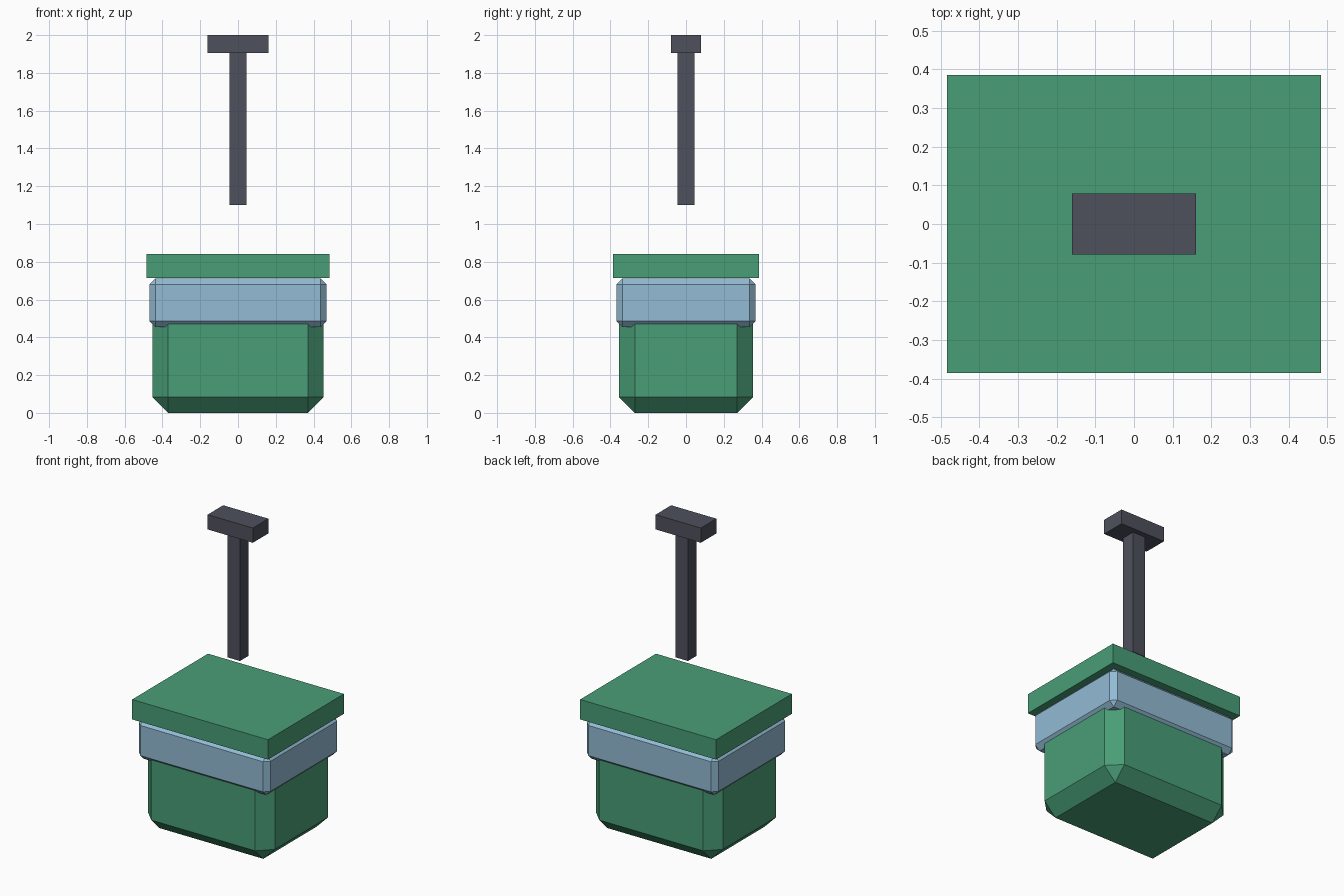
import bpy, bmesh

if "Cube" in bpy.data.objects:
    bpy.data.objects.remove(bpy.data.objects["Cube"])


def material(name, rgb):
    m = bpy.data.materials.new(name)
    m.diffuse_color = (*rgb, 1)
    m.use_nodes = True
    m.node_tree.nodes["Principled BSDF"].inputs["Base Color"].default_value = m.diffuse_color
    return m


green = material("green", (0.066, 0.342, 0.184))
blue = material("pale blue", (0.29, 0.50, 0.66))
dark = material("dark grey", (0.076, 0.082, 0.108))


def box(name, hx, hy, z0, z1, mat, chamfer=0):
    """Box centred on the z axis, with optional flat chamfered edges."""
    bm = bmesh.new()
    bmesh.ops.create_cube(bm, size=2)
    for v in bm.verts:
        v.co = (v.co.x * hx, v.co.y * hy, z1 if v.co.z > 0 else z0)
    if chamfer:
        bmesh.ops.bevel(bm, geom=bm.edges[:], offset=chamfer,
                        offset_type='OFFSET', segments=1, affect='EDGES')
    bmesh.ops.recalc_face_normals(bm, faces=bm.faces[:])
    me = bpy.data.meshes.new(name)
    bm.to_mesh(me)
    bm.free()
    me.materials.append(mat)
    ob = bpy.data.objects.new(name, me)
    bpy.context.collection.objects.link(ob)
    return ob


# Container: chamfered tub, band around the rim, flat lid
box("tub", 0.453, 0.354, 0.0, 0.71, green, 0.083)
box("rim_band", 0.469, 0.369, 0.454, 0.712, blue, 0.032)
box("lid", 0.484, 0.386, 0.713, 0.841, green)

# Floating handle: square stem and crossbar
box("handle_stem", 0.045, 0.045, 1.10, 1.905, dark)
box("handle_grip", 0.161, 0.079, 1.905, 2.0, dark)
